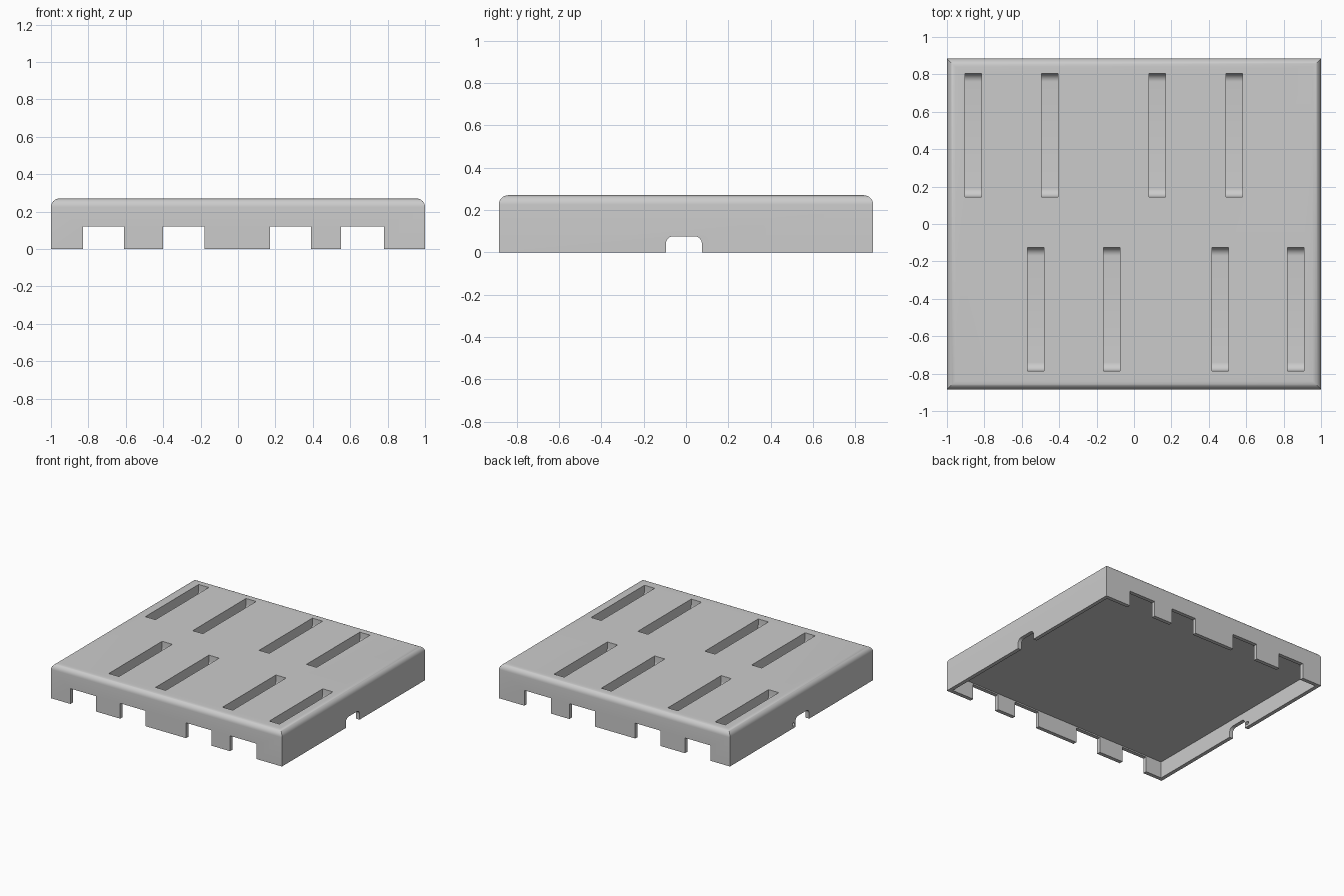
import bpy, bmesh
from math import radians, sin, cos, pi
from mathutils import Matrix

old = bpy.data.objects.get("Cube")
if old:
    bpy.data.objects.remove(old)

WX, WY, H = 1.0, 0.885, 0.27      # half width, half depth, height
WALL, CEILING = 0.03, 0.13

grey = bpy.data.materials.new("plain grey")
grey.use_nodes = True
colour = (0.6, 0.6, 0.6, 1)
grey.diffuse_color = colour
grey.node_tree.nodes["Principled BSDF"].inputs["Base Color"].default_value = colour


def finish(bm, name):
    bmesh.ops.recalc_face_normals(bm, faces=bm.faces)
    mesh = bpy.data.meshes.new(name)
    bm.to_mesh(mesh)
    bm.free()
    mesh.materials.append(grey)
    obj = bpy.data.objects.new(name, mesh)
    bpy.context.collection.objects.link(obj)
    return obj


def add_box(bm, x0, x1, y0, y1, z0, z1):
    centre = Matrix.Translation(((x0 + x1) / 2, (y0 + y1) / 2, (z0 + z1) / 2))
    size = Matrix.Diagonal((x1 - x0, y1 - y0, z1 - z0, 1))
    return bmesh.ops.create_cube(bm, size=1, matrix=centre @ size)["verts"]


def add_rounded(bm, x0, x1, y0, y1, z0, z1, radius, top):
    """Box with the x-direction edges rounded at its top or its bottom."""
    verts = add_box(bm, x0, x1, y0, y1, z0, z1)
    level = z1 if top else z0
    edges = {e for v in verts for e in v.link_edges
             if all(abs(p.co.z - level) < 1e-5 for p in e.verts)
             and abs(e.verts[0].co.x - e.verts[1].co.x) > 1e-5}
    bmesh.ops.bevel(bm, geom=list(edges), offset=radius, segments=8,
                    profile=0.5, affect="EDGES")


def cut(target, cutter):
    mod = target.modifiers.new("cut", "BOOLEAN")
    mod.operation, mod.solver, mod.object = "DIFFERENCE", "EXACT", cutter
    bpy.context.view_layer.objects.active = target
    bpy.ops.object.modifier_apply(modifier=mod.name)
    bpy.data.objects.remove(cutter)


# Body: a slab with its four top edges rounded and its upright corners sharp
bm = bmesh.new()
add_box(bm, -WX, WX, -WY, WY, 0, H)
rim = [e for e in bm.edges if all(v.co.z > H - 1e-4 for v in e.verts)]
bmesh.ops.bevel(bm, geom=rim, offset=0.045, segments=8, profile=0.5, affect="EDGES")
body = finish(bm, "tray_cover")

# Hollow underside
bm = bmesh.new()
add_box(bm, -WX + WALL, WX - WALL, -WY + WALL, WY - WALL, -0.1, CEILING)
cut(body, finish(bm, "hollow_cutter"))

# Square notches through the front and back walls
bm = bmesh.new()
for x0, x1 in ((-0.83, -0.61), (-0.40, -0.18), (0.17, 0.39), (0.55, 0.78)):
    add_box(bm, x0, x1, -1, 1, -0.1, 0.12)
cut(body, finish(bm, "notch_cutter"))

# Rounded notch through both side walls
bm = bmesh.new()
add_rounded(bm, -1.2, 1.2, -0.095, 0.075, -0.1, 0.076, 0.035, True)
cut(body, finish(bm, "side_notch_cutter"))

# Small pin hole beside the notch on one side
bm = bmesh.new()
bmesh.ops.create_cone(bm, cap_ends=True, segments=16, radius1=0.013, radius2=0.013,
                      depth=0.2, matrix=Matrix.Translation((-WX, 0.1, 0.03))
                      @ Matrix.Rotation(pi / 2, 4, "Y"))
cut(body, finish(bm, "pin_hole_cutter"))

# Two staggered rows of blind slots with curved floor ends
bm = bmesh.new()
for y0, centres in ((0.145, (-0.86, -0.45, 0.125, 0.535)),
                    (-0.785, (-0.525, -0.12, 0.46, 0.865))):
    for x in centres:
        add_rounded(bm, x - 0.044, x + 0.044, y0, y0 + 0.66, 0.18, 0.4, 0.045, False)
cut(body, finish(bm, "slot_cutter"))

# Smooth the rounded parts only
bpy.ops.object.select_all(action="DESELECT")
body.select_set(True)
bpy.context.view_layer.objects.active = body
bpy.ops.object.shade_smooth_by_angle(angle=radians(30))
